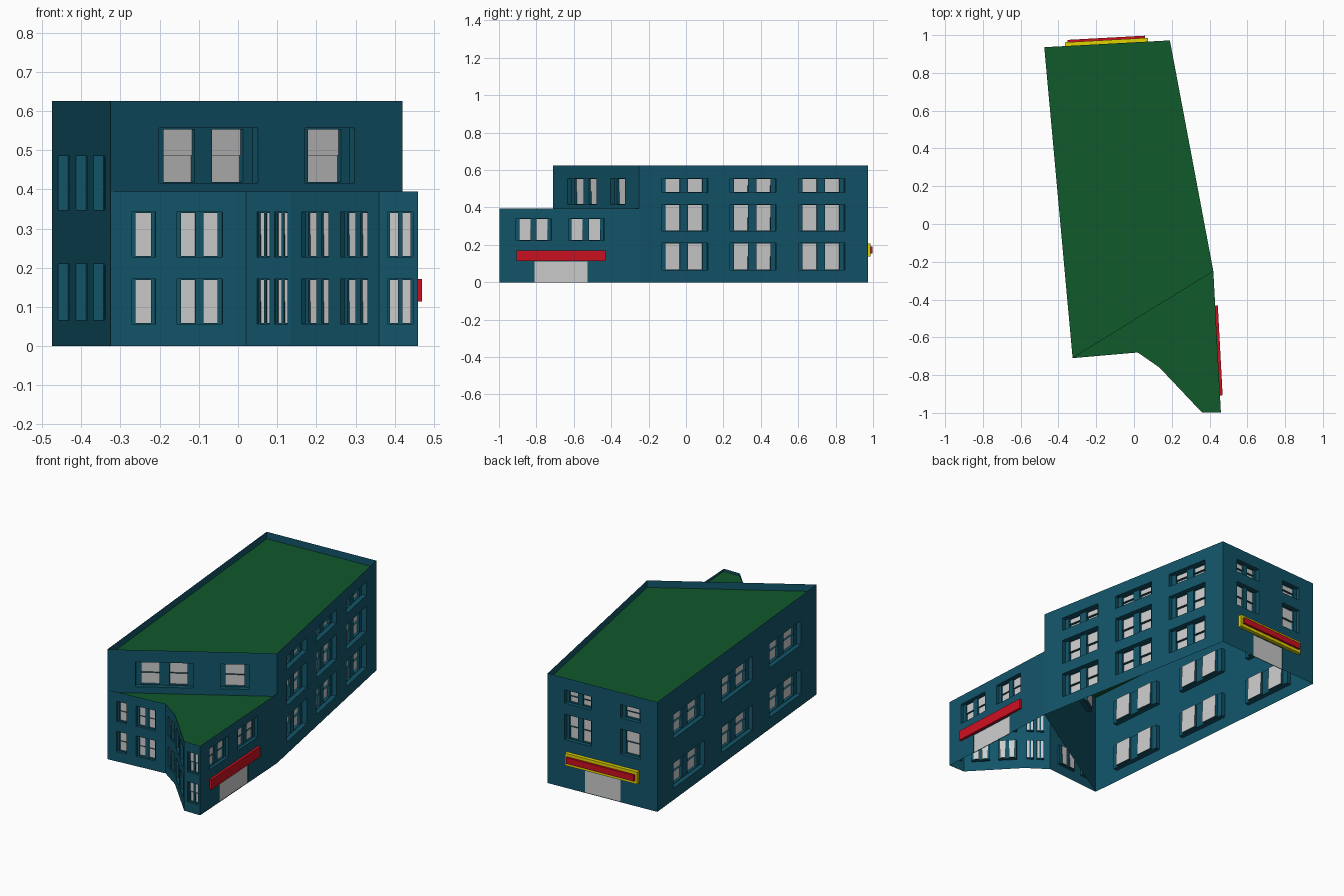
import bpy, bmesh, math
from mathutils import Matrix, Vector

if "Cube" in bpy.data.objects:
    bpy.data.objects.remove(bpy.data.objects["Cube"])


def material(name, rgb):
    m = bpy.data.materials.new(name)
    m.diffuse_color = (*rgb, 1)
    m.use_nodes = True
    m.node_tree.nodes["Principled BSDF"].inputs["Base Color"].default_value = m.diffuse_color
    return m


TEAL = material("teal", (0.006, 0.09, 0.14))
GREEN = material("green", (0.005, 0.1, 0.024))
RED = material("red", (0.6, 0.005, 0.015))
YELLOW = material("yellow", (0.75, 0.65, 0.0))


def finish(bm, name, mats=()):
    bmesh.ops.remove_doubles(bm, verts=bm.verts, dist=1e-5)
    me = bpy.data.meshes.new(name)
    bm.to_mesh(me)
    bm.free()
    for m in mats:
        me.materials.append(m)
    ob = bpy.data.objects.new(name, me)
    bpy.context.collection.objects.link(ob)
    return ob


# Wall frame: local x runs along the wall, y points indoors, z is up
def frame(p, q):
    a = math.atan2(q[1] - p[1], q[0] - p[0])
    return Matrix.Translation((p[0], p[1], 0)) @ Matrix.Rotation(a, 4, 'Z')


def quad(bm, f, pts):
    bm.faces.new([bm.verts.new(f @ Vector(p)) for p in pts])


def corners(r, d):
    u0, u1, z0, z1 = r
    return [(u0, d, z0), (u1, d, z0), (u1, d, z1), (u0, d, z1)]


# Flat sheet with rectangular openings; each opening gets reveals of its own depth
def panel(bm, f, rect, d, holes):
    us = sorted({*rect[:2], *(u for h in holes for u in h[0][:2])})
    zs = sorted({*rect[2:], *(z for h in holes for z in h[0][2:])})
    for u0, u1 in zip(us, us[1:]):
        for z0, z1 in zip(zs, zs[1:]):
            u, z = (u0 + u1) / 2, (z0 + z1) / 2
            if not any(r[0] < u < r[1] and r[2] < z < r[3] for r, _ in holes):
                quad(bm, f, corners((u0, u1, z0, z1), d))
    for r, deep in holes:
        a, b = corners(r, d), corners(r, d + deep)
        for i in range(4):
            j = (i + 1) % 4
            quad(bm, f, [a[i], a[j], b[j], b[i]])


SPLITS = {1: [(0.17, 0.83)], 2: [(0.1, 0.41), (0.59, 0.9)]}


# Wall with a grid of recessed sash windows: cols are (start, end, pane count)
def wall(walls, panes, doors, p, q, h, cols, rows, deep, door=None):
    f = frame(p, q)
    length = math.dist(p, q)
    holes = [((a, b, z0, z1), deep) for a, b, n in cols for z0, z1 in rows]
    if door:
        holes.append((door, 0.004))
        quad(doors, f, corners(door, 0.004))
    panel(walls, f, (0, length, 0, h), 0, holes)
    for a, b, n in cols:
        for z0, z1 in rows:
            sashes, zm = [], (z0 + z1) / 2
            for s, e in SPLITS[n]:
                u0, u1 = a + s * (b - a), a + e * (b - a)
                sashes += [((u0, u1, z0 + 0.003, zm), deep * 0.6),
                           ((u0, u1, zm, z1 - 0.003), deep * 0.45)]
            panel(walls, f, (a, b, z0, z1), deep, sashes)
            for r, d in sashes:
                quad(panes, f, corners(r, deep + d))


# Flat roof sunk behind a parapet
def roof(name, pts, z, width, sink):
    bm = bmesh.new()
    face = bm.faces.new([bm.verts.new((x, y, z)) for x, y in pts])
    bm.normal_update()
    for t in (width, 0.0002):
        bmesh.ops.inset_region(bm, faces=[face], thickness=t, use_even_offset=True)
    for v in face.verts:
        v.co.z -= sink
    face.material_index = 1
    finish(bm, name, (TEAL, GREEN))


# Sign board standing off a wall
def board(name, f, r, d0, d1, mat):
    bm = bmesh.new()
    u0, u1, z0, z1 = r
    m = Matrix.Translation(((u0 + u1) / 2, -(d0 + d1) / 2, (z0 + z1) / 2))
    bmesh.ops.create_cube(bm, size=1, matrix=f @ m @ Matrix.Diagonal((u1 - u0, d1 - d0, z1 - z0, 1)))
    finish(bm, name, (mat,))


def block(name, pts, h, specs, width, sink):
    bms = [bmesh.new() for _ in range(3)]
    for i, spec in specs.items():
        wall(*bms, pts[i], pts[(i + 1) % len(pts)], h, *spec)
    for bm, part, mats in zip(bms, ("walls", "window_panes", "door"), ((TEAL,), (), ())):
        finish(bm, f"{name}_{part}", mats)
    roof(f"{name}_roof", pts, h, width, sink)


# Tall main block
MAIN = [(-0.325, -0.71), (0.42, -0.25), (0.19, 0.972), (-0.475, 0.936)]
LOW, MID, TOP = (0.066, 0.209), (0.273, 0.417), (0.48, 0.556)
block("main", MAIN, 0.625, {
    0: ([(0.145, 0.442, 2), (0.583, 0.732, 1)], [(0.416, 0.556)], 0.026),
    1: ([(0.124, 0.374, 2), (0.495, 0.745, 2), (0.869, 1.119, 2)], [LOW, MID, TOP], 0.026),
    2: ([(0.103, 0.266, 2), (0.442, 0.563, 1)], [MID, TOP], 0.022, (0.225, 0.442, 0, 0.135)),
    3: ([(0.17, 0.49, 2), (0.67, 0.99, 2), (1.165, 1.49, 2)], [LOW, (0.347, 0.485)], 0.026),
}, 0.05, 0.04)

# Low front wing, open towards the main block
WING = [(-0.325, -0.71), (0.02, -0.68), (0.135, -0.76), (0.36, -0.998), (0.46, -0.998), (0.42, -0.25)]
ROWS = [(0.056, 0.171), (0.227, 0.342)]
block("wing", WING, 0.395, {
    0: ([(0.055, 0.115, 1), (0.17, 0.287, 2)], ROWS, 0.014),
    1: ([(0.034, 0.074, 2), (0.089, 0.129, 2)], ROWS, 0.008),
    2: ([(0.04, 0.14, 2), (0.185, 0.285, 2)], ROWS, 0.014),
    3: ([(0.022, 0.087, 2)], ROWS, 0.012),
    4: ([(0.09, 0.278, 2), (0.369, 0.56, 2)], [(0.223, 0.342)], 0.018, (0.187, 0.471, 0, 0.112)),
}, 0.014, 0.015)

# Plain sign boards over the doors
board("side_sign", frame(WING[4], WING[5]), (0.091, 0.567, 0.114, 0.171), 0, 0.014, RED)
back = frame(MAIN[2], MAIN[3])
board("back_sign", back, (0.116, 0.556, 0.137, 0.207), 0, 0.02, YELLOW)
board("back_sign_band", back, (0.13, 0.542, 0.155, 0.19), 0.02, 0.032, RED)
